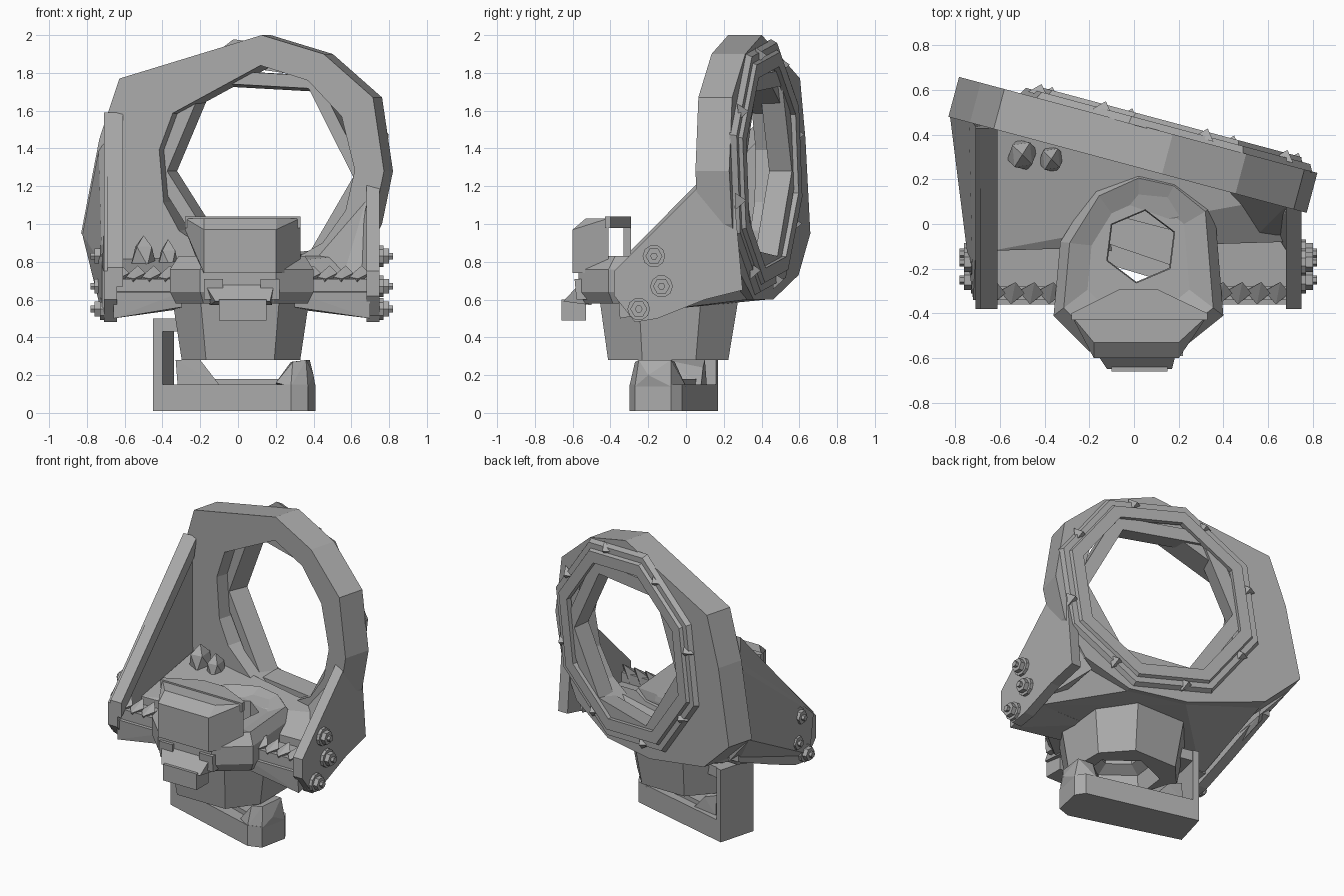
import bpy, bmesh, math
from mathutils import Matrix, Vector

if "Cube" in bpy.data.objects:
    bpy.data.objects.remove(bpy.data.objects["Cube"], do_unlink=True)

grey = bpy.data.materials.new("cast grey")
grey.use_nodes = True
COL = (0.4, 0.4, 0.4, 1)
grey.diffuse_color = COL
grey.node_tree.nodes["Principled BSDF"].inputs["Base Color"].default_value = COL

# Yawed frame space: u across, v towards the back, z up
YAW = Matrix.Translation((0, 0.257, 0)) @ Matrix.Rotation(math.radians(-15), 4, "Z")


def in_frame(u, v, z):
    return tuple(YAW @ Vector((u, v, z)))


def finish(name, bm):
    bmesh.ops.recalc_face_normals(bm, faces=bm.faces)
    me = bpy.data.meshes.new(name)
    bm.to_mesh(me)
    bm.free()
    me.materials.append(grey)
    ob = bpy.data.objects.new(name, me)
    bpy.context.collection.objects.link(ob)
    return ob


def loft(name, loops, ring=False):
    """Skin equal loops; a ring joins last to first, a solid gets caps."""
    bm = bmesh.new()
    rows = [[bm.verts.new(p) for p in loop] for loop in loops]
    n = len(rows[0])
    pairs = list(zip(rows, rows[1:]))
    if ring:
        pairs.append((rows[-1], rows[0]))
    else:
        bm.faces.new(rows[0])
        bm.faces.new(rows[-1])
    for a, b in pairs:
        for i in range(n):
            j = (i + 1) % n
            bm.faces.new((a[i], a[j], b[j], b[i]))
    return finish(name, bm)


def hull(name, pts):
    bm = bmesh.new()
    for p in pts:
        bm.verts.new(p)
    bmesh.ops.convex_hull(bm, input=bm.verts)
    loose = [v for v in bm.verts if not v.link_faces]
    bmesh.ops.delete(bm, geom=loose, context="VERTS")
    bmesh.ops.dissolve_limit(bm, angle_limit=0.02, verts=bm.verts, edges=bm.edges)
    return finish(name, bm)


def box(name, x0, x1, y0, y1, z0, z1):
    return hull(name, [(x, y, z) for x in (x0, x1) for y in (y0, y1) for z in (z0, z1)])


def prism(name, plan, z0, z1):
    return loft(name, [[(x, y, z) for x, y in plan] for z in (z0, z1)])


def plate(name, x0, x1, profile):
    return loft(name, [[(x, y, z) for y, z in profile] for x in (x0, x1)])


def circle(n, r, turn=0.0):
    return [(r * math.cos(turn + k * math.tau / n), r * math.sin(turn + k * math.tau / n))
            for k in range(n)]


def disc(name, n, r, x0, x1, y, z):
    return loft(name, [[(x, y + a, z + b) for a, b in circle(n, r)] for x in (x0, x1)])


# Big yawed frame with its opening
CU, CZ = 0.1, 1.3
outline = [(0.13, 2.0), (0.47, 1.9), (0.74, 1.67), (0.8, 1.28), (0.74, 1.0), (0.6, 0.75),
           (0.3, 0.6), (-0.1, 0.6), (-0.62, 0.73), (-0.86, 0.95), (-0.76, 1.45), (-0.65, 1.77)]


def opening(r, v):
    loop = []
    for u, z in outline:
        a = math.atan2(z - CZ, u - CU)
        loop.append(in_frame(CU + r * math.cos(a), v, CZ + r * math.sin(a)))
    return loop


loft("ring_frame", [[in_frame(u, 0, z) for u, z in outline],
                    [in_frame(u, 0.185, z) for u, z in outline],
                    opening(0.53, 0.185), opening(0.54, 0)], ring=True)


# Bearing rim on the back of the frame
def band(name, r_in, r_out, v0, v1, slope=0.0):
    loops = []
    for r, v in ((r_out, v0), (r_out - slope, v1), (r_in, v1), (r_in, v0)):
        loops.append([in_frame(CU + a, v, CZ + b) for a, b in circle(8, r, 0.25)])
    return loft(name, loops, ring=True)


band("bearing_rim", 0.6, 0.7, 0.18, 0.215, 0.02)
band("bearing_lip", 0.55, 0.65, 0.2, 0.235, 0.02)
for a, b in circle(8, 0.62, 0.5):
    hull("rim_clip", [in_frame(CU + a + du, v, CZ + b + dz) for du, dz, v in
                      ((-0.05, 0, 0.2), (0.04, 0.04, 0.2), (0.03, -0.05, 0.2), (0, 0, 0.25))])

# Six-sided sleeve lining the opening
hexagon = [(-0.2, 1.74), (0.36, 1.71), (0.6, 1.25), (0.36, 0.85), (-0.1, 0.82), (-0.4, 1.28)]
loft("inner_sleeve", [[in_frame(CU + (u - CU) * s, v, CZ + (z - CZ) * s) for u, z in hexagon]
                      for s, v in ((1.02, 0.08), (1.18, 0.08), (1.18, 0.21), (0.98, 0.21))],
     ring=True)

# Tall side bracket, flange and outer web on -x
tall = [(0.43, 1.59), (0.45, 0.75), (0.1, 0.6), (-0.15, 0.5), (-0.27, 0.48),
        (-0.38, 0.6), (-0.38, 0.75)]
plate("tall_bracket", -0.71, -0.64, tall)
hull("tall_bracket_flange", [(x, y, z) for x in (-0.69, -0.61)
                             for y, z in ((0.43, 1.59), (0.4, 1.46), (-0.38, 0.77), (-0.38, 0.67))])
hull("tall_bracket_web", [in_frame(-0.86, 0.02, 0.95), in_frame(-0.77, 0.02, 1.4),
                          in_frame(-0.66, 0.02, 0.73), (-0.68, 0.4, 1.45), (-0.66, 0.4, 0.7),
                          (-0.72, -0.34, 0.78), (-0.72, -0.3, 0.52), (-0.66, -0.34, 0.6)])

# Short side bracket and gusset on +x
short = [(0.1, 1.23), (0.25, 1.2), (0.3, 0.65), (0.1, 0.6), (-0.15, 0.5), (-0.27, 0.48),
         (-0.38, 0.62), (-0.38, 0.75)]
plate("short_bracket", 0.68, 0.75, short)
hull("short_bracket_gusset", [(0.7, 0.1, 1.2), (0.7, -0.05, 0.75), (0.55, -0.05, 0.7),
                              (0.6, 0.15, 1.05), (0.42, 0.16, 0.85), (0.7, 0.2, 0.7)])
hull("short_bracket_web", [in_frame(0.77, 0.02, 1.15), in_frame(0.7, 0.15, 0.9),
                           in_frame(0.55, 0.18, 0.68), (0.75, -0.2, 0.8), (0.72, -0.2, 0.55),
                           (0.6, 0, 0.6), (0.68, 0.05, 1.1)])

# Sloping body joining the frame, brackets and hub
body = hull("sloping_body", [in_frame(-0.66, 0.03, 0.82), in_frame(0.66, 0.03, 0.84),
                             in_frame(-0.62, 0.1, 0.73), in_frame(-0.1, 0.15, 0.6),
                             in_frame(0.3, 0.15, 0.6), in_frame(0.6, 0.1, 0.75),
                             (-0.64, -0.12, 0.71), (0.68, -0.08, 0.71),
                             (-0.64, -0.12, 0.55), (0.68, -0.08, 0.55)])

# Hub: collar above, tapered bowl below
collar_plan = [(-0.36, -0.41), (-0.2, -0.57), (0.2, -0.57), (0.4, -0.41), (0.36, 0.08),
               (0.2, 0.21), (0.02, 0.25), (-0.18, 0.16), (-0.33, -0.08)]


def scaled(plan, s, z):
    return [(0.02 + (x - 0.02) * s, -0.12 + (y + 0.12) * s, z) for x, y in plan]


collar = loft("hub_collar", [scaled(collar_plan, s, z) for s, z in
                             ((0.92, 0.58), (1, 0.64), (1, 0.76), (0.88, 0.83), (0.6, 0.79))])
bowl_plan = [(-0.35, -0.25), (-0.2, -0.46), (0.22, -0.46), (0.38, -0.25),
             (0.38, 0.08), (0.2, 0.28), (-0.17, 0.28), (-0.35, 0.08)]
bowl = loft("hub_bowl", [scaled(bowl_plan, 1, 0.62), scaled(bowl_plan, 0.86, 0.28)])

# Hub bore, wider at the bottom
bore = loft("bore_cutter", [[(0.03 + r * a, -0.1 + r * b, z) for a, b in circle(6, 1, 0.4)]
                            for r, z in ((0.25, 0.2), (0.24, 0.42), (0.16, 0.46), (0.17, 1.1))])
bore.hide_render = True
bore.hide_viewport = True
for ob in (body, collar, bowl):
    mod = ob.modifiers.new("bore", "BOOLEAN")
    mod.operation = "DIFFERENCE"
    mod.solver = "EXACT"
    mod.object = bore

# Front head block with overhanging lid, post and spout
hull("head_block", [(x, y, z) for z, wl, front in ((0.74, -0.19, -0.6), (0.97, -0.28, -0.6),
                                                   (1.03, -0.28, -0.53))
                    for x, y in ((wl, -0.41), (0.33, -0.41), (0.2, front), (-0.18, front))])
hull("head_lid", [(x, y, z) for z in (0.98, 1.04)
                  for x, y in ((-0.28, -0.43), (0.33, -0.43), (0.33, -0.4), (0.1, -0.29),
                               (-0.06, -0.29), (-0.28, -0.4))])
box("head_post", -0.04, 0.08, -0.33, -0.29, 0.75, 1.0)
hull("spout_hood", [(-0.12, -0.65, 0.59), (0.17, -0.65, 0.59), (-0.2, -0.53, 0.72),
                    (0.2, -0.53, 0.72), (-0.15, -0.5, 0.57), (0.18, -0.5, 0.57)])
box("spout", -0.1, 0.15, -0.66, -0.53, 0.49, 0.6)
for s in (-1, 1):
    hull("collar_lug", [(0.02 + s * x, y, z) for x in (0.1, 0.2)
                        for y, z in ((-0.58, 0.6), (-0.59, 0.71), (-0.45, 0.6), (-0.45, 0.71))])

# Side shelves with clamp bars
for s, end in ((-1, 0.66), (1, 0.7)):
    hull("side_shelf", [(s * x, y, z) for x, low in ((0.3, 0.56), (end, 0.5))
                        for y, z in ((-0.35, low), (-0.36, 0.64), (-0.08, 0.66), (-0.08, 0.55))])
    for k in range(4):
        x = s * (0.38 + 0.085 * k)
        hull("clamp_knob", [(x - 0.05, -0.3, 0.72), (x + 0.06, -0.31, 0.74), (x, -0.36, 0.71),
                            (x + 0.02, -0.26, 0.78), (x - 0.02, -0.28, 0.64)])
    box("clamp_bar", *sorted((s * 0.32, s * end)), -0.34, -0.28, 0.64, 0.71)

# Small lugs on the sloping body
for x, y, z, r in ((-0.5, 0.31, 0.88, 0.07), (-0.37, 0.29, 0.86, 0.06)):
    hull("body_lug", [(x + a, y + b, z - 0.1) for a, b in circle(4, r, 0.3)]
         + [(x + a * 0.8, y + b, z) for a, b in circle(4, r, 0.9)] + [(x, y, z + 0.06)])

# Lower yoke, skewed like the frame: base bar, upright, end block and catch
prism("yoke_bar", [(-0.45, -0.08), (-0.38, 0.17), (0.37, -0.02), (0.41, -0.08),
                   (0.37, -0.27), (0.28, -0.3)], 0.01, 0.15)
prism("yoke_bar_ledge", [(-0.2, -0.06), (-0.16, 0.06), (0.3, -0.06), (0.27, -0.22)], 0.14, 0.18)
prism("yoke_upright", [(-0.45, -0.08), (-0.38, 0.17), (-0.34, 0.16), (-0.4, -0.095)], 0.01, 0.5)
prism("yoke_bridge", [(-0.44, -0.08), (-0.38, 0.16), (-0.24, 0.13), (-0.24, -0.13)], 0.43, 0.5)
hull("yoke_end_block", [(0.28, -0.3, 0.14), (0.37, -0.27, 0.14), (0.41, -0.08, 0.14),
                        (0.2, -0.06, 0.14), (0.2, -0.26, 0.16), (0.29, -0.27, 0.27),
                        (0.36, -0.25, 0.28), (0.38, -0.08, 0.28), (0.28, -0.06, 0.27),
                        (0.4, -0.2, 0.2), (0.3, 0.0, 0.14)])
hull("yoke_catch", [(-0.33, -0.1, 0.28), (-0.2, -0.11, 0.28), (-0.1, -0.12, 0.15),
                    (-0.32, -0.1, 0.15), (-0.3, 0.1, 0.28), (-0.2, 0.09, 0.24),
                    (-0.12, 0.08, 0.15), (-0.3, 0.11, 0.15)])

# Bolts on both brackets
for s, face in ((1, 0.74), (-1, 0.7)):
    for y, z in ((-0.17, 0.83), (-0.13, 0.67), (-0.25, 0.55)):
        for part, n, r, a, b in (("bolt_washer", 10, 0.06, -0.04, 0.03),
                                 ("bolt_nut", 6, 0.045, 0.02, 0.06),
                                 ("bolt_stud", 6, 0.02, 0.05, 0.08)):
            disc(part, n, r, s * (face + a), s * (face + b), y, z)
